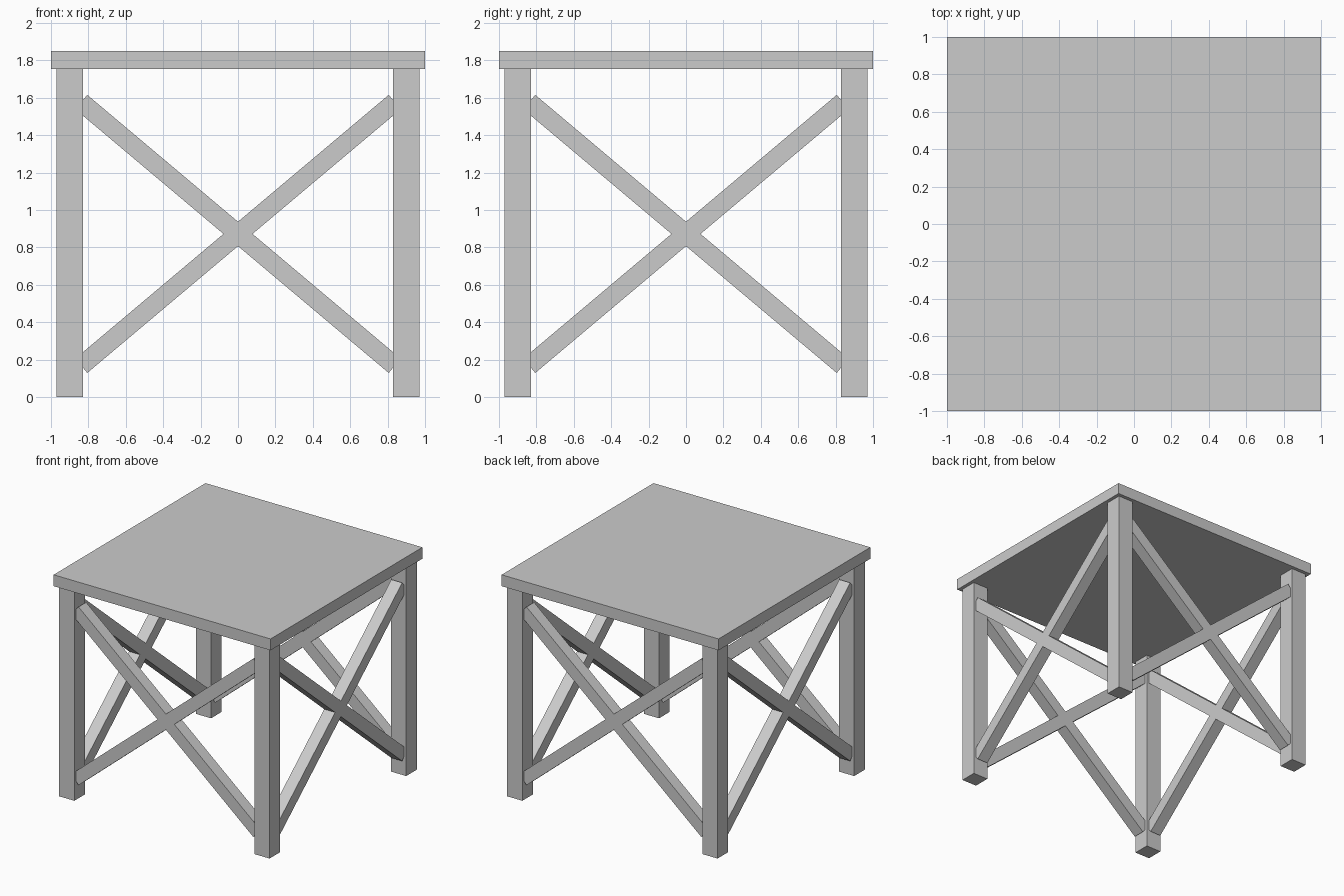
import bpy
from math import atan2, hypot, pi
from mathutils import Matrix

if "Cube" in bpy.data.objects:
    bpy.data.objects.remove(bpy.data.objects["Cube"])

LEG_C = 0.90      # leg centre offset
LEG_H = 1.755     # leg height / underside of top
MID_Z = 0.872     # height of brace crossing
RUN, RISE = 0.838, 0.705   # half extents of a brace


def box(name, size, matrix):
    bpy.ops.mesh.primitive_cube_add(size=1)
    ob = bpy.context.object
    ob.name = name
    ob.data.transform(Matrix.Diagonal((*size, 1)))
    ob.matrix_world = matrix
    return ob


# Square table top
box("table_top", (2, 2, 0.095), Matrix.Translation((0, 0, LEG_H + 0.0475)))

# Four square legs
for y, end in ((-1, "front"), (1, "back")):
    for x, side in ((-1, "left"), (1, "right")):
        box(f"{end}_{side}_leg", (0.14, 0.14, LEG_H),
            Matrix.Translation((x * LEG_C, y * LEG_C, LEG_H / 2)))

# Crossed braces on each of the four sides
angle = atan2(RISE, RUN)
length = 2 * hypot(RUN, RISE)
for i, side in enumerate(("front", "right", "back", "left")):
    for s, kind in ((-1, "rising"), (1, "falling")):
        box(f"{side}_{kind}_brace", (length, 0.10, 0.10),
            Matrix.Rotation(i * pi / 2, 4, 'Z')
            @ Matrix.Translation((0, -LEG_C, MID_Z))
            @ Matrix.Rotation(s * angle, 4, 'Y'))
